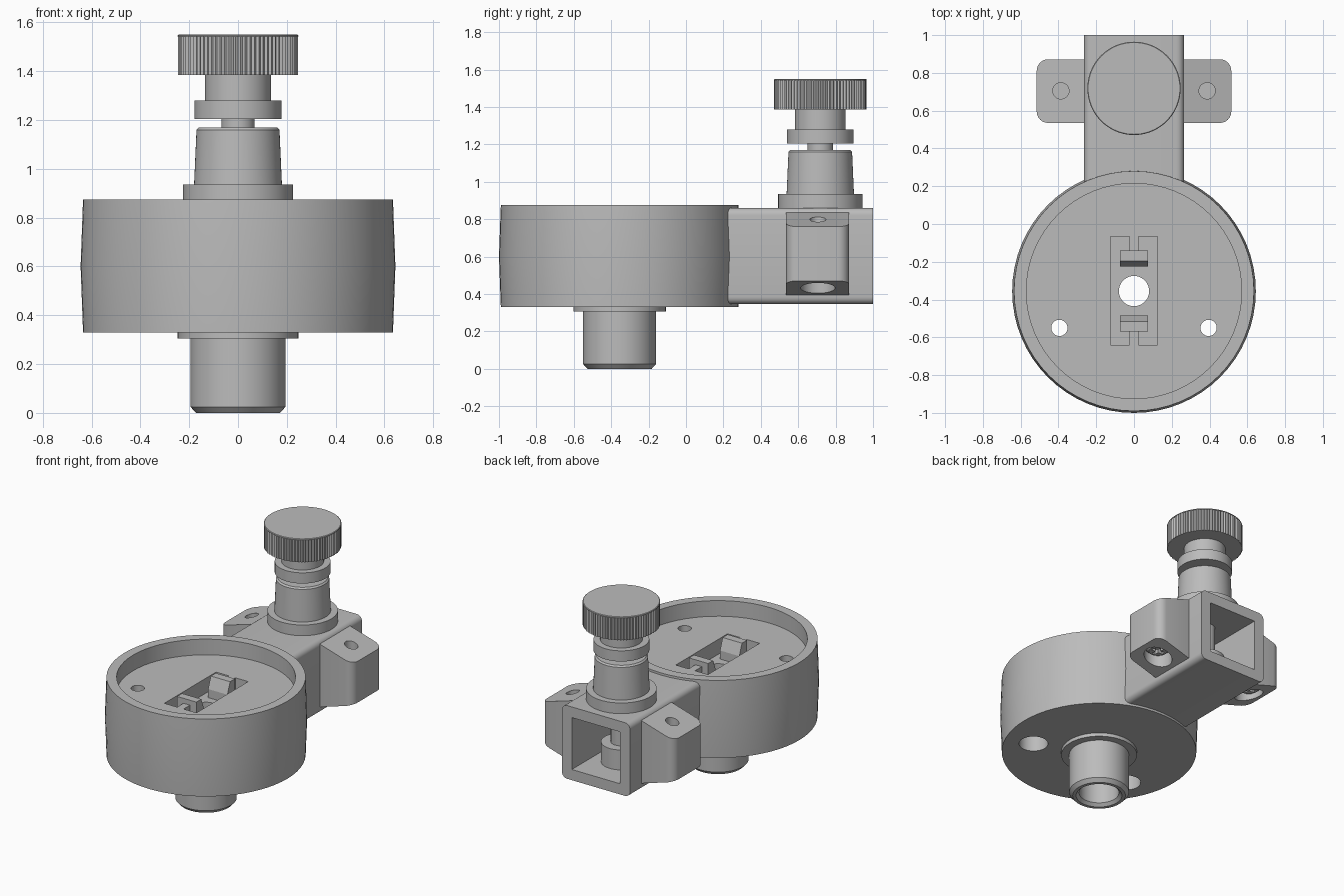
import bpy, bmesh, math
from mathutils import Vector

cube = bpy.data.objects.get("Cube")
if cube:
    bpy.data.objects.remove(cube)

grey = bpy.data.materials.new("plain_grey")
grey.use_nodes = True
grey.diffuse_color = (0.5, 0.5, 0.5, 1)
grey.node_tree.nodes["Principled BSDF"].inputs["Base Color"].default_value = (0.5, 0.5, 0.5, 1)


def finish(name, bm):
    bmesh.ops.recalc_face_normals(bm, faces=bm.faces)
    mesh = bpy.data.meshes.new(name)
    bm.to_mesh(mesh)
    bm.free()
    mesh.materials.append(grey)
    obj = bpy.data.objects.new(name, mesh)
    bpy.context.collection.objects.link(obj)
    return obj


def select(obj):
    bpy.ops.object.select_all(action='DESELECT')
    obj.select_set(True)
    bpy.context.view_layer.objects.active = obj


def smooth(obj, angle=30):
    select(obj)
    bpy.ops.object.shade_smooth_by_angle(angle=math.radians(angle))


def prism(name, outline, depth):
    """Outline of 3D points swept along the depth vector."""
    bm = bmesh.new()
    face = bm.faces.new([bm.verts.new(p) for p in outline])
    swept = bmesh.ops.extrude_face_region(bm, geom=[face], use_keep_orig=True)
    moved = [v for v in swept["geom"] if isinstance(v, bmesh.types.BMVert)]
    bmesh.ops.translate(bm, verts=moved, vec=Vector(depth))
    return finish(name, bm)


def lathe(name, profile, x, y, sides=64, ring=False):
    """Turn an (r, z) profile; ring closes it around an open bore."""
    bm = bmesh.new()
    rings = []
    for r, z in profile:
        rings.append([bm.verts.new((x + r * math.cos(math.tau * i / sides),
                                    y + r * math.sin(math.tau * i / sides), z))
                      for i in range(sides)])
    for a, b in zip(rings, rings[1:] + (rings[:1] if ring else [])):
        for i in range(sides):
            j = (i + 1) % sides
            bm.faces.new((a[i], a[j], b[j], b[i]))
    if not ring:
        bm.faces.new(rings[0])
        bm.faces.new(rings[-1])
    return finish(name, bm)


def cylinder(name, r, z0, z1, x, y, sides=48):
    return lathe(name, [(r, z0), (r, z1)], x, y, sides)


def box(name, x0, x1, y0, y1, z0, z1):
    return prism(name, [(x0, y0, z0), (x1, y0, z0), (x1, y1, z0), (x0, y1, z0)], (0, 0, z1 - z0))


def rounded(a0, a1, b0, b1, r, steps=6):
    corners = [(a1 - r, b1 - r), (a0 + r, b1 - r), (a0 + r, b0 + r), (a1 - r, b0 + r)]
    return [(a + r * math.cos(math.pi / 2 * (k + i / steps)),
             b + r * math.sin(math.pi / 2 * (k + i / steps)))
            for k, (a, b) in enumerate(corners) for i in range(steps + 1)]


def cut(obj, *cutters):
    for c in cutters:
        c.hide_render = True
        mod = obj.modifiers.new("cut", 'BOOLEAN')
        mod.operation = 'DIFFERENCE'
        mod.solver = 'EXACT'
        mod.object = c
        select(obj)
        bpy.ops.object.modifier_apply(modifier=mod.name)
        bpy.data.objects.remove(c)


# Drum with recessed top, hub and stepped bore
DY = -0.355
FLOOR = 0.765
drum = lathe("drum_and_hub", [
    (0.08, FLOOR), (0.57, FLOOR), (0.57, 0.875), (0.635, 0.875), (0.645, 0.6), (0.635, 0.33),
    (0.247, 0.33), (0.247, 0.305), (0.195, 0.305), (0.195, 0.025), (0.172, 0),
    (0.15, 0), (0.13, 0.02), (0.13, 0.45), (0.08, 0.45)], 0, DY, 64, ring=True)
cut(drum, box("pocket_cutter", -0.125, 0.125, -0.64, -0.065, 0.66, 0.82))
for x in (-0.395, 0.395):
    cut(drum, cylinder("pin_cutter", 0.043, 0.2, 1, x, -0.55, 32),
        cylinder("counterbore_cutter", 0.095, 0.2, 0.45, x, -0.55, 32))
smooth(drum)

# Hooked catches standing in the pocket, on either side of the bore
for s, side in ((1, "back"), (-1, "front")):
    def at(d):
        return DY + s * d
    box(side + "_catch_stem", -0.025, 0.025, at(0.2), at(0.29), 0.655, FLOOR)
    hook = [(0.13, 0.655), (0.13, 0.72), (0.16, 0.80), (0.215, 0.80), (0.215, 0.655)]
    prism(side + "_catch", [(-0.075, at(d), z) for d, z in hook], (0.15, 0, 0))

# Square arm, hollow and open at the back
arm = prism("square_arm", [(x, 0.22, z) for x, z in rounded(-0.265, 0.265, 0.345, 0.86, 0.04)],
            (0, 0.78, 0))
cut(arm, box("cavity_cutter", -0.188, 0.188, 0.33, 1.1, 0.42, 0.785))
smooth(arm)

# Mounting ears with sloping ends, screw holes and cross-head screws
for s, side in ((1, "left"), (-1, "right")):
    ear = prism(side + "_ear", [(s * x, y, 0) for x, y in rounded(0.2, 0.515, 0.535, 0.872, 0.06)],
                (0, 0, 1))
    for v in ear.data.vertices:
        drop = 0.3 * (abs(v.co.x) - 0.265)
        v.co.z = 0.835 - drop if v.co.z > 0.5 else 0.395 + drop
    cx, cy = s * 0.387, 0.705
    cut(ear, cylinder("hole_cutter", 0.043, 0.72, 1, cx, cy, 32),
        cylinder("head_cutter", 0.092, 0.2, 0.53, cx, cy, 32))
    smooth(ear)
    screw = lathe(side + "_screw_head", [(0.06, 0.475), (0.082, 0.495), (0.082, 0.54)], cx, cy, 32)
    for w, d in ((0.045, 0.012), (0.012, 0.045)):
        cut(screw, box("cross_cutter", cx - w, cx + w, cy - d, cy + d, 0.4, 0.505))
    smooth(screw)

# Plunger: collar, rod, stop disc and plug
PY = 0.718
smooth(lathe("plunger_collar", [(0.225, 0.85), (0.225, 0.935), (0.18, 0.935), (0.17, 1.16),
                                (0.16, 1.17)], 0, PY))
smooth(cylinder("plunger_rod", 0.068, 0.4, 1.22, 0, PY))
smooth(cylinder("plunger_plug", 0.13, 0.41, 0.56, 0, PY))
smooth(lathe("stop_disc", [(0.178, 1.205), (0.178, 1.28), (0.135, 1.28), (0.135, 1.39)], 0, PY))

# Knurled knob with a plain top rim
teeth = 160
ridges = []
for i in range(teeth):
    r = 0.247 if i % 2 else 0.24
    a = math.tau * i / teeth
    ridges.append((r * math.cos(a), PY + r * math.sin(a), 1.385))
prism("knob_grip", ridges, (0, 0, 0.158))
smooth(lathe("knob_cap", [(0.247, 1.542), (0.247, 1.547), (0.243, 1.55)], 0, PY, 80))
